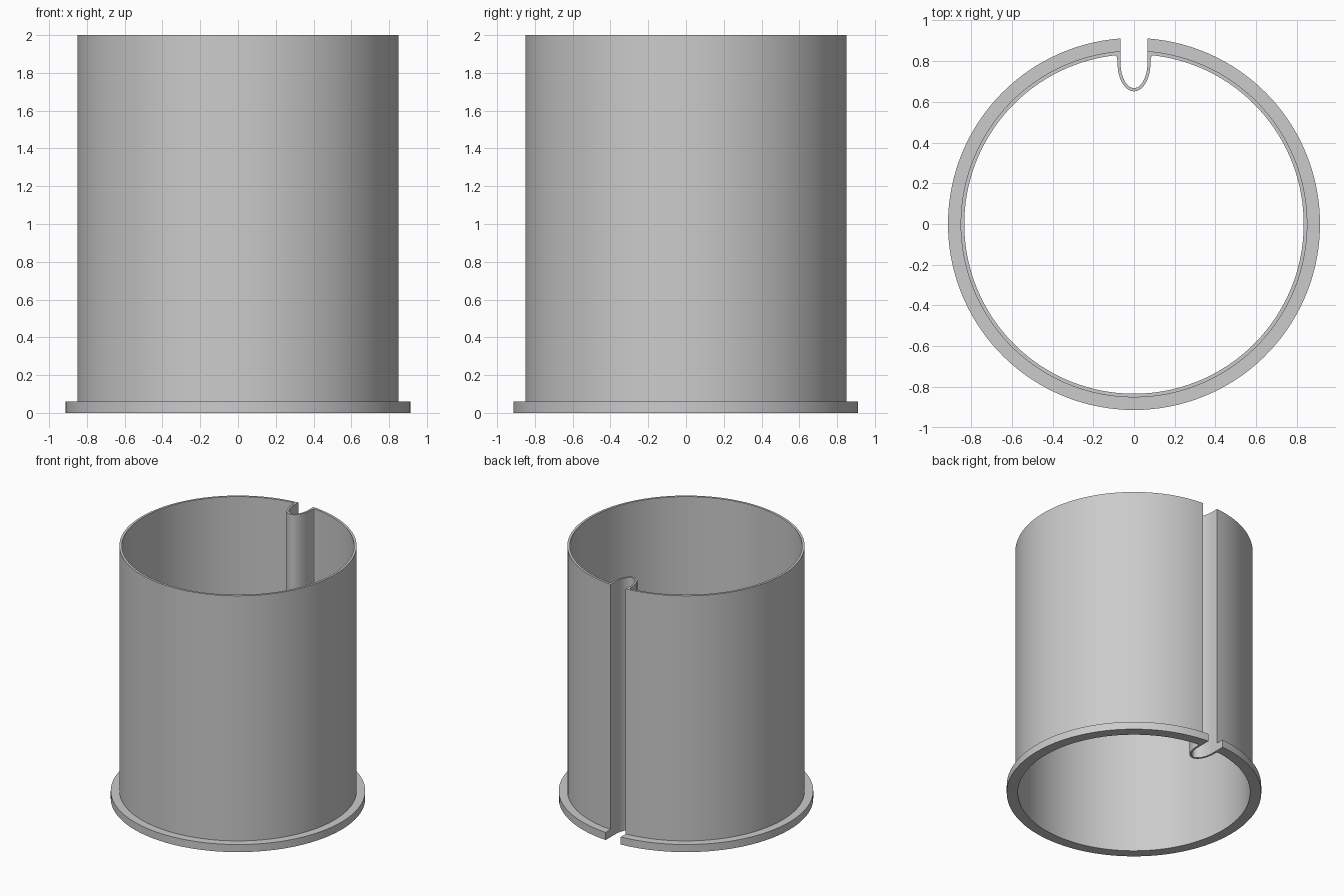
import bpy
import bmesh
import math

cube = bpy.data.objects.get("Cube")
if cube:
    bpy.data.objects.remove(cube, do_unlink=True)

R_IN, R_OUT, R_FLANGE = 0.833, 0.851, 0.913
HEIGHT, FLANGE_H = 2.0, 0.06
SLOT = 0.066          # half width of the slot
SEGMENTS = 128

grey = bpy.data.materials.new("plain_grey")
grey.diffuse_color = (0.6, 0.6, 0.6, 1)
grey.use_nodes = True
grey.node_tree.nodes["Principled BSDF"].inputs["Base Color"].default_value = (0.6, 0.6, 0.6, 1)


def arc(radius, half_gap):
    """Points round the ring, from the slot's +x edge to its -x edge."""
    gap = math.asin(half_gap / radius)
    points = []
    for i in range(SEGMENTS + 1):
        a = gap + (math.tau - 2 * gap) * i / SEGMENTS
        points.append((radius * math.sin(a), radius * math.cos(a)))
    return points


def groove(half_width, centre_y, depth, steps=24):
    """U-shaped half ellipse, from -x to +x."""
    points = []
    for i in range(steps + 1):
        a = math.pi * i / steps
        points.append((-half_width * math.cos(a), centre_y - depth * math.sin(a)))
    return points


def extrude_strip(name, outer, inner, height, closed):
    """Stand a strip between two matching paths up to the given height."""
    bm = bmesh.new()
    rings = [[bm.verts.new((x, y, z)) for x, y in path]
             for path, z in ((outer, 0), (outer, height), (inner, height), (inner, 0))]
    n = len(outer)
    for i in range(n if closed else n - 1):
        j = (i + 1) % n
        for k in range(4):
            a, b = rings[k], rings[(k + 1) % 4]
            bm.faces.new((a[i], a[j], b[j], b[i]))
    if not closed:
        bm.faces.new([r[0] for r in rings])
        bm.faces.new([r[-1] for r in rings])
    bmesh.ops.recalc_face_normals(bm, faces=bm.faces)
    mesh = bpy.data.meshes.new(name)
    bm.to_mesh(mesh)
    bm.free()
    mesh.materials.append(grey)
    obj = bpy.data.objects.new(name, mesh)
    bpy.context.collection.objects.link(obj)
    bpy.ops.object.select_all(action="DESELECT")
    obj.select_set(True)
    bpy.context.view_layer.objects.active = obj
    bpy.ops.object.shade_smooth_by_angle(angle=math.radians(30))
    return obj


# Sleeve wall, folded inwards into a groove at the back
fillet = [(0.088, 0.826), (0.083, 0.817)]
outer_corner = [(SLOT, 0.83), (SLOT, 0.815)]


def mirrored(points):
    return [(-x, y) for x, y in points]


outer = arc(R_OUT, SLOT) + mirrored(outer_corner) + groove(SLOT, 0.79, 0.123) + outer_corner[::-1]
inner = arc(R_IN, 0.097) + mirrored(fillet) + groove(0.081, 0.79, 0.139) + fillet[::-1]
extrude_strip("sleeve_wall", outer, inner, HEIGHT, True)

# Flange round the foot, open at the groove
extrude_strip("foot_flange", arc(R_FLANGE, SLOT), arc(R_OUT, SLOT), FLANGE_H, False)
